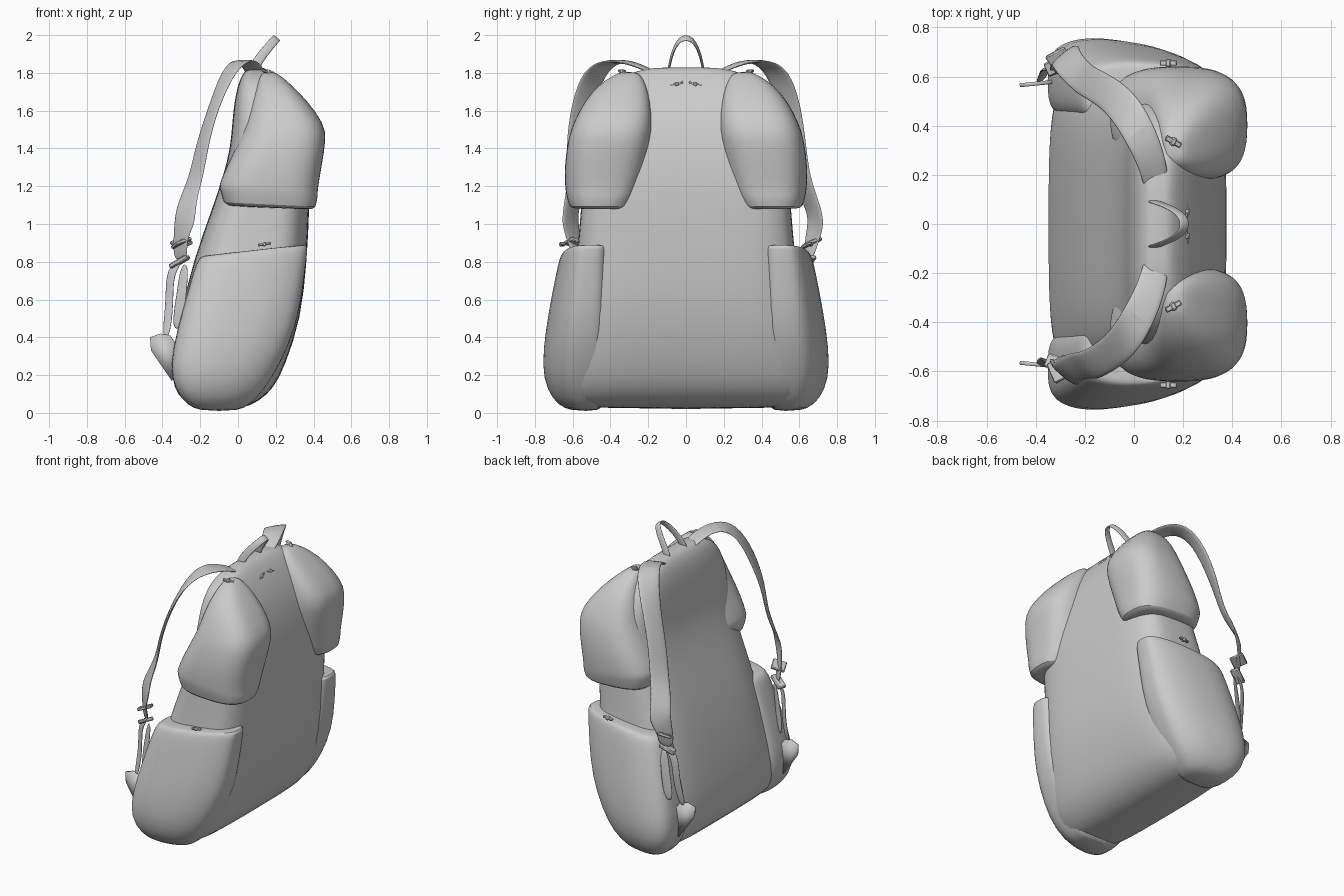
import bpy, bmesh, math
from mathutils import Vector


def finish(name, bm, subsurf=0, thickness=0, angle=40):
    bmesh.ops.recalc_face_normals(bm, faces=bm.faces)
    me = bpy.data.meshes.new(name)
    bm.to_mesh(me)
    bm.free()
    ob = bpy.data.objects.new(name, me)
    bpy.context.collection.objects.link(ob)
    bpy.ops.object.select_all(action='DESELECT')
    ob.select_set(True)
    bpy.context.view_layer.objects.active = ob
    bpy.ops.object.shade_smooth_by_angle(angle=math.radians(angle))
    if thickness:
        m = ob.modifiers.new("thickness", 'SOLIDIFY')
        m.thickness, m.offset = thickness, 0
    if subsurf:
        m = ob.modifiers.new("smooth", 'SUBSURF')
        m.levels = m.render_levels = subsurf
    return ob


def loft(name, rows, side=1, power=3.0, taper=0.0, count=28):
    """Skin rounded rings given as (z, x0, x1, y0, y1, tilt)."""
    bm = bmesh.new()
    rings = []
    for z, x0, x1, y0, y1, tilt in rows:
        cx, hx, cy, hy = (x0 + x1) / 2, (x1 - x0) / 2, (y0 + y1) / 2, (y1 - y0) / 2
        ring = []
        for i in range(count):
            a = 2 * math.pi * (i + 0.5) / count
            u = math.copysign(abs(math.cos(a)) ** (2 / power), math.cos(a))
            v = math.copysign(abs(math.sin(a)) ** (2 / power), math.sin(a))
            y = y0 + (cy + hy * v - y0) * (1 - taper * max(0, u))
            ring.append(bm.verts.new((cx + hx * u, y * side, z + tilt * hx * u)))
        rings.append(ring)
    for a, b in zip(rings, rings[1:]):
        for i in range(count):
            j = (i + 1) % count
            bm.faces.new((a[i], a[j], b[j], b[i]))
    bm.faces.new(rings[0])
    bm.faces.new(rings[-1])
    return finish(name, bm, subsurf=1)


def ribbon(name, path, side=1, thickness=0.014, subsurf=2):
    """Flat band through (centre, half-width vector) pairs."""
    bm = bmesh.new()
    pairs = []
    for c, w in path:
        c, w = Vector(c), Vector(w)
        pair = []
        for p in (c - w, c + w):
            pair.append(bm.verts.new((p.x, p.y * side, p.z)))
        pairs.append(pair)
    for a, b in zip(pairs, pairs[1:]):
        bm.faces.new((a[0], a[1], b[1], b[0]))
    return finish(name, bm, subsurf, thickness)


def box(name, loc, size, rot=(0, 0, 0)):
    bm = bmesh.new()
    bmesh.ops.create_cube(bm, size=1)
    bmesh.ops.scale(bm, vec=size, verts=bm.verts)
    bmesh.ops.bevel(bm, geom=bm.edges[:], offset=min(size) * 0.25, segments=1, affect='EDGES')
    ob = finish(name, bm)
    ob.location, ob.rotation_euler = loc, rot
    return ob


# Main bag: leaning sack, wide at the base and narrow at the top
body = [(0.02, -0.20, 0.02, 0.60), (0.06, -0.29, 0.11, 0.65), (0.13, -0.34, 0.19, 0.67),
        (0.25, -0.36, 0.25, 0.67), (0.50, -0.31, 0.335, 0.62), (0.80, -0.24, 0.365, 0.58),
        (1.10, -0.13, 0.38, 0.555), (1.25, -0.08, 0.375, 0.545), (1.40, -0.04, 0.355, 0.53),
        (1.55, -0.03, 0.32, 0.50), (1.68, -0.015, 0.26, 0.45), (1.77, 0.01, 0.20, 0.37),
        (1.815, 0.04, 0.16, 0.25), (1.83, 0.07, 0.13, 0.15)]
loft("main_bag", [(z, a, b, -w, w, 0) for z, a, b, w in body], power=4, count=36)

# Large lower side pocket
pocket = [(0.01, -0.20, 0.00, 0.46, 0.61, 0), (0.04, -0.27, 0.06, 0.44, 0.68, 0),
          (0.12, -0.335, 0.14, 0.42, 0.74, 0), (0.25, -0.365, 0.22, 0.40, 0.768, 0),
          (0.45, -0.32, 0.31, 0.40, 0.745, 0), (0.65, -0.27, 0.345, 0.40, 0.71, 0.05),
          (0.80, -0.23, 0.365, 0.40, 0.68, 0.1), (0.845, -0.21, 0.37, 0.40, 0.665, 0.11),
          (0.86, -0.19, 0.36, 0.41, 0.65, 0.11), (0.862, -0.17, 0.34, 0.42, 0.63, 0.11)]

# Upper corner pouch with an undercut hem
pouch = [(1.085, -0.05, 0.39, 0.31, 0.60, -0.04), (1.09, -0.075, 0.412, 0.285, 0.62, -0.04),
         (1.175, -0.10, 0.425, 0.245, 0.638, -0.08), (1.19, -0.10, 0.42, 0.235, 0.64, -0.08),
         (1.31, -0.06, 0.445, 0.20, 0.645, 0), (1.45, 0.01, 0.468, 0.18, 0.625, 0),
         (1.53, 0.04, 0.458, 0.175, 0.60, 0), (1.65, 0.07, 0.37, 0.185, 0.54, 0),
         (1.74, 0.10, 0.28, 0.21, 0.46, 0), (1.79, 0.12, 0.22, 0.24, 0.38, 0),
         (1.805, 0.14, 0.19, 0.27, 0.34, 0)]

# Padded shoulder strap path
strap = [((0.10, 0.10, 1.76), (0.05, 0.01, 0)), ((0.08, 0.24, 1.84), (0.06, 0.02, 0)),
         ((0.02, 0.38, 1.875), (0.06, 0.045, 0)), ((-0.05, 0.49, 1.81), (0.05, 0.06, 0.02)),
         ((-0.13, 0.55, 1.62), (0.03, 0.065, 0.01)), ((-0.19, 0.58, 1.42), (0.035, 0.06, 0)),
         ((-0.22, 0.59, 1.25), (0.04, 0.055, 0)), ((-0.27, 0.63, 1.12), (0.05, 0.05, 0)),
         ((-0.28, 0.66, 1.02), (0.06, 0.045, -0.02)), ((-0.31, 0.63, 0.91), (0.035, 0.04, 0)),
         ((-0.30, 0.61, 0.80), (0.045, 0.03, 0.01))]

for side, label in ((1, "left"), (-1, "right")):
    loft(label + "_lower_pocket", pocket, side, power=3.4, taper=0.22)
    loft(label + "_upper_pouch", pouch, side, power=2.8)

    # One strap is kinked further outward than the other
    shift = 0.035 if side > 0 else -0.04
    path = []
    for c, w in strap:
        k = max(0, min(1, (1.4 - c[2]) / 0.35))
        path.append(((c[0], c[1] + shift * k, c[2]), w))
    ribbon(label + "_shoulder_strap", path, side, thickness=0.022)

    # Adjuster webbing, hanging tail and buckle
    y = 0.61 + shift
    ribbon(label + "_webbing", [((-0.30, y, 0.82), (0.03, 0.015, 0)), ((-0.365, y - 0.01, 0.74), (0.022, 0.012, 0)),
                                ((-0.36, y - 0.02, 0.58), (0.022, 0.01, 0)),
                                ((-0.385, 0.575, 0.38), (0.025, 0.01, 0))], side)
    ribbon(label + "_strap_tail", [((-0.28, y, 0.80), (0.025, 0.015, 0)), ((-0.30, y + 0.01, 0.62), (0.028, 0.012, 0)),
                                   ((-0.325, y, 0.43), (0.035, 0.012, 0))], side)
    box(label + "_buckle", (-0.31, y * side, 0.80), (0.11, 0.06, 0.025), (0, -0.5, 0.4 * side))
    box(label + "_slider", (-0.30, (y + 0.02) * side, 0.90), (0.09, 0.09, 0.02), (0.3 * side, -0.3, 0.5))

    # Triangular anchor tab at the bottom corner
    bm = bmesh.new()
    outline = [(-0.46, 0.33), (-0.465, 0.40), (-0.41, 0.42), (-0.36, 0.41), (-0.28, 0.30), (-0.35, 0.17)]
    bm.faces.new([bm.verts.new((x, side * (0.565 + 0.1 * (x + 0.46)), z)) for x, z in outline])
    finish(label + "_anchor_tab", bm, thickness=0.016)

    # Zip pulls on pocket, pouch and main opening
    for part, loc, rot in (("pocket", (0.14, 0.655, 0.893), (0, -0.15, 0)),
                           ("pouch", (0.16, 0.335, 1.805), (0, 0.2, -0.5 * side)),
                           ("main", (0.21, 0.05, 1.74), (0, 0.3, 1.45 * side))):
        loc = (loc[0], loc[1] * side, loc[2])
        box(label + "_" + part + "_zip_pull", loc, (0.07, 0.022, 0.014), rot)
        box(label + "_" + part + "_zip_slider", loc, (0.022, 0.034, 0.022), rot)

# Grab handle loop on top, leaning forward
half = [((0.07, 0.095, 1.79), (0.03, 0, -0.01)), ((0.10, 0.085, 1.86), (0.026, 0, -0.012)),
        ((0.16, 0.062, 1.935), (0.022, 0, -0.014)), ((0.20, 0.03, 1.98), (0.020, 0, -0.015))]
top = [((0.205, 0, 1.985), (0.020, 0, -0.015))]
other = [((c[0], -c[1], c[2]), w) for c, w in reversed(half)]
ribbon("grab_handle", half + top + other, thickness=0.014)
